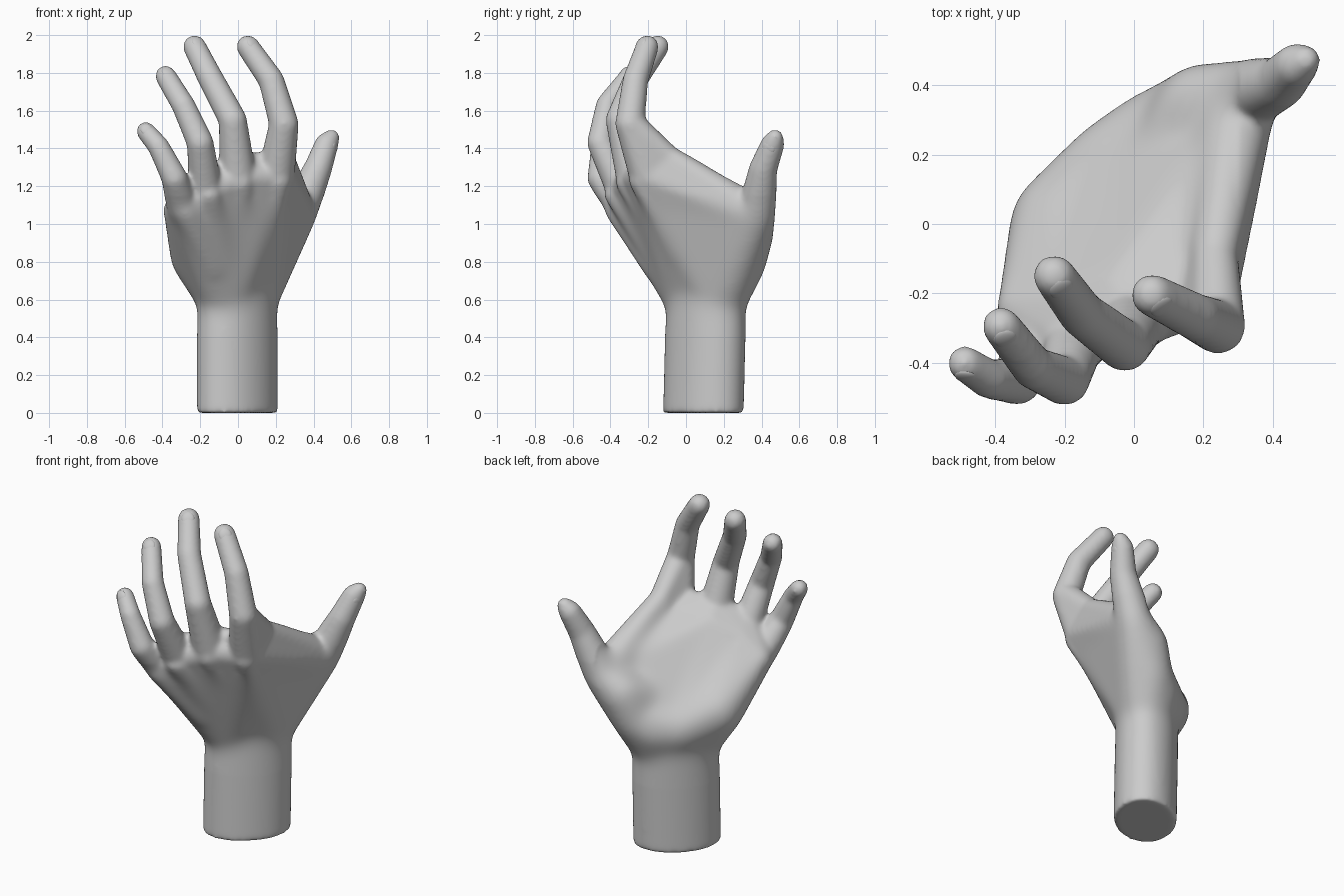
import bpy, bmesh
from mathutils import Vector as V, Matrix

if "Cube" in bpy.data.objects:
    bpy.data.objects.remove(bpy.data.objects["Cube"])

skin = bpy.data.materials.new("plain grey")
skin.diffuse_color = (0.6, 0.6, 0.6, 1)
skin.use_nodes = True
skin.node_tree.nodes["Principled BSDF"].inputs["Base Color"].default_value = skin.diffuse_color

# unit sphere points used by every rounded form
ball = bmesh.new()
bmesh.ops.create_icosphere(ball, subdivisions=3, radius=1)
UNIT = [v.co.copy() for v in ball.verts]
ball.free()

body = bmesh.new()


def hull(*spheres):
    """Add the convex skin around several (centre, radius) spheres."""
    bm = bmesh.new()
    for c, r in spheres:
        for u in UNIT:
            bm.verts.new(V(c) + u * r)
    bmesh.ops.convex_hull(bm, input=bm.verts[:])
    bmesh.ops.delete(bm, geom=[v for v in bm.verts if not v.link_faces], context='VERTS')
    bmesh.ops.recalc_face_normals(bm, faces=bm.faces[:])
    me = bpy.data.meshes.new("temp")
    bm.to_mesh(me)
    bm.free()
    body.from_mesh(me)
    bpy.data.meshes.remove(me)


# finger joints: knuckle, middle joint, end joint, tip
index = [((.20, -.20, 1.25), .10), ((.243, -.297, 1.53), .079), ((.177, -.268, 1.76), .069), ((.052, -.205, 1.939), .062)]
middle = [((0, -.27, 1.24), .10), ((-.027, -.352, 1.55), .075), ((-.15, -.26, 1.78), .068), ((-.23, -.15, 1.939), .062)]
ring = [((-.17, -.33, 1.17), .09), ((-.2, -.453, 1.43), .072), ((-.29, -.415, 1.63), .063), ((-.383, -.295, 1.783), .057)]
pinky = [((-.29, -.33, 1.08), .09), ((-.335, -.453, 1.24), .07), ((-.42, -.447, 1.41), .058), ((-.488, -.402, 1.491), .052)]
thumb = [((.14, .295, .8), .135), ((.31, .37, 1.04), .107), ((.422, .408, 1.29), .076), ((.468, .458, 1.42), .064)]
fingers = [index, middle, ring, pinky]
for f in fingers + [thumb]:
    for a, b in zip(f, f[1:]):
        hull(a, b)
hull(thumb[3], ((.495, .472, 1.458), .045))

# forearm stump: oval cylinder turned 45 degrees
bm = bmesh.new()
bmesh.ops.create_cone(bm, cap_ends=True, segments=64, radius1=1, radius2=1, depth=.64,
                      matrix=Matrix.Translation((-.004, .092, .32)) @ Matrix.Rotation(.785, 4, 'Z')
                      @ Matrix.Diagonal((.246, .175, 1, 1)))
for v in bm.verts:
    v.co.y += .025 * v.co.z
me = bpy.data.meshes.new("temp")
bm.to_mesh(me)
bm.free()
body.from_mesh(me)
bpy.data.meshes.remove(me)

# palm: wrist to neighbouring knuckles, with pads on the inner side
wrist_out, wrist_in = ((-.07, .03, .6), .145), ((.07, .18, .6), .145)
heel, heel_side = ((-.06, .16, .74), .145), ((-.205, 0, .83), .158)
thenar = ((.06, .12, .88), .11)


def pad(f):
    c, r = f[0]
    return (V(c) + V((-.035, .085, -.01)), r * .85)


def slim(f):
    return (f[0][0], f[0][1] * .9)


hull(wrist_out, wrist_in, heel, slim(index), slim(middle), pad(index), pad(middle))
hull(wrist_out, wrist_in, heel, slim(middle), slim(ring), pad(middle), pad(ring))
hull(wrist_out, heel, heel_side, slim(ring), slim(pinky), pad(ring), pad(pinky))
hull(pad(index), pad(middle), thenar, ((.19, .15, 1.11), .075), ((.05, .24, .76), .13))

# thumb ball and the web to the index finger
hull(wrist_in, heel, ((.05, .25, .74), .135), thumb[0])
hull(thumb[0], ((.2, .337, .95), .132), thumb[1], thenar)
hull(wrist_in, thumb[0], thumb[1], slim(index), ((.14, .05, .95), .12))
hull(index[0], ((.235, -.09, 1.35), .065), ((.25, .07, 1.22), .062), ((.285, .23, 1.115), .06),
     thumb[1], ((.15, .05, .95), .12))
hull(index[1], ((.235, -.09, 1.35), .065), index[0])

# webs between fingers
for a, b in zip(fingers, fingers[1:]):
    hull(*[(V(f[0][0]).lerp(V(f[1][0]), .27) + V((0, .03, 0)), .055) for f in (a, b)],
         pad(a), pad(b))

# knuckle bumps and tendons on the back of the hand
out = V((.38, -.8, -.47)).normalized()
for i, f in enumerate(fingers):
    k = V(f[0][0])
    w = V(wrist_in[0]).lerp(V(wrist_out[0]), i / 3)
    hull((k + out * .035, .075), (k.lerp(w, .6) + out * .095, .04))

me = bpy.data.meshes.new("hand")
body.to_mesh(me)
body.free()
hand = bpy.data.objects.new("hand", me)
bpy.context.collection.objects.link(hand)
bpy.context.view_layer.objects.active = hand
hand.select_set(True)

# fuse all forms into one skin
rm = hand.modifiers.new("fuse", 'REMESH')
rm.mode = 'VOXEL'
rm.voxel_size = .011
rm.use_smooth_shade = True
bpy.ops.object.modifier_apply(modifier="fuse")

# soften everything lightly, and the palm strongly
palm = hand.vertex_groups.new(name="palm")
for v in hand.data.vertices:
    x, y, z = v.co
    top = 1.33 if y > -.15 and x < .3 else 1.15
    weight = max(0, min(1, (z - .4) / .15, (top - z) / .15))
    if weight > 0:
        palm.add([v.index], weight, 'REPLACE')
for name, group, steps in (("soften", "", 22), ("soften_palm", "palm", 120)):
    sm = hand.modifiers.new(name, 'SMOOTH')
    sm.factor = .5
    sm.iterations = steps
    sm.vertex_group = group
    bpy.ops.object.modifier_apply(modifier=name)
hand.data.materials.clear()
hand.data.materials.append(skin)
bpy.ops.object.shade_smooth_by_angle(angle=.9)

# nails: flattened ovals on the outer side of each tip, nearly flush
bm = bmesh.new()
for f in fingers + [thumb]:
    tip, r = V(f[3][0]), f[3][1]
    d = (tip - V(f[2][0])).normalized()
    n = V((1, -.3, 0)) if f is thumb else V(f[1][0]) - (V(f[0][0]) + tip) / 2
    n = (n - d * n.dot(d)).normalized()
    rot = Matrix((d.cross(n), d, n)).transposed().to_4x4()
    bmesh.ops.create_icosphere(bm, subdivisions=3, radius=1,
                               matrix=Matrix.Translation(tip + n * r * .7 - d * r * .2) @ rot
                               @ Matrix.Diagonal((r * .6, r * .7, r * .27, 1)))
for face in bm.faces:
    face.smooth = True
me = bpy.data.meshes.new("nails")
bm.to_mesh(me)
bm.free()
me.materials.append(skin)
bpy.context.collection.objects.link(bpy.data.objects.new("nails", me))
